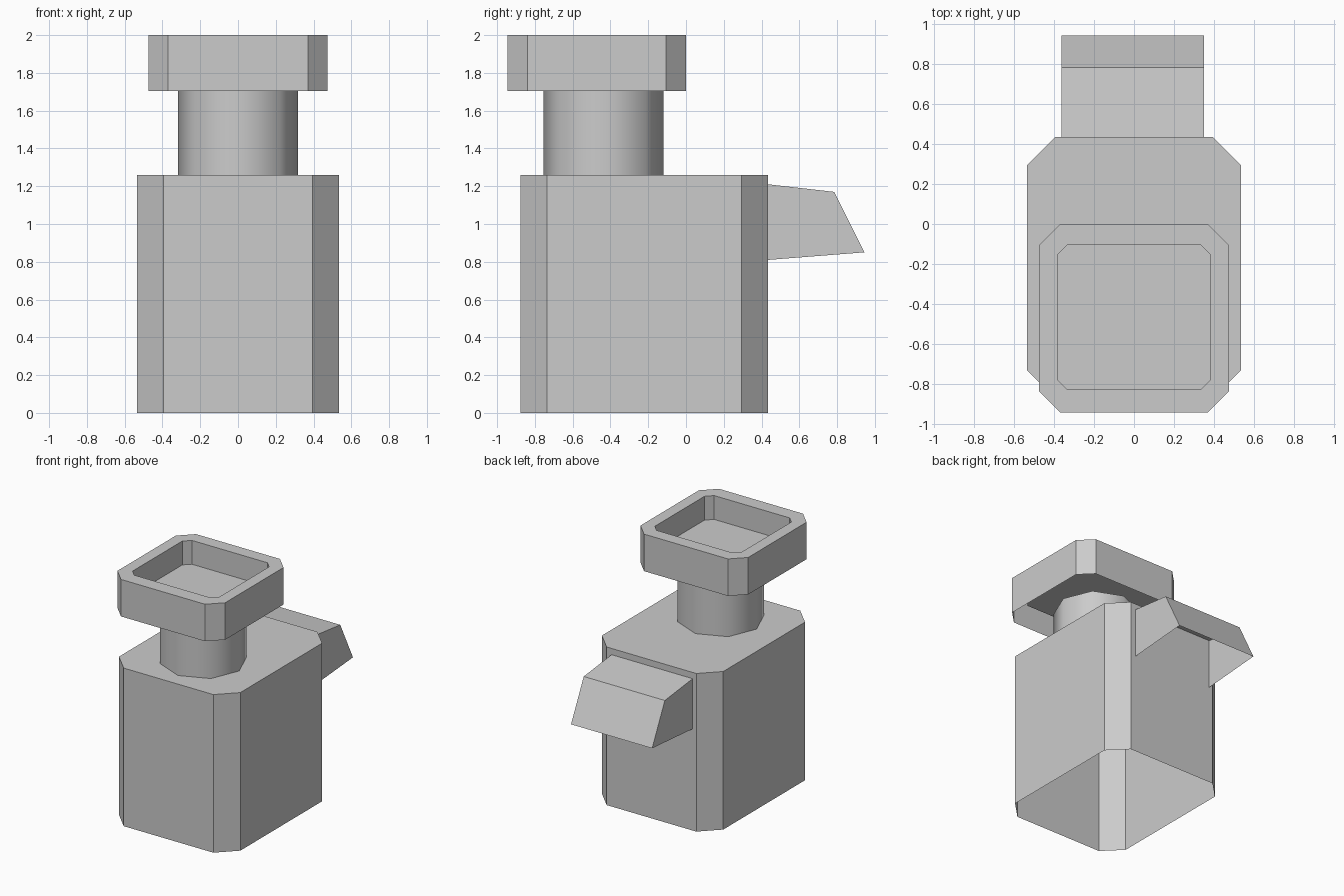
import bpy, bmesh, math

if "Cube" in bpy.data.objects:
    bpy.data.objects.remove(bpy.data.objects["Cube"])


def finish(name, bm, smooth=False):
    bmesh.ops.recalc_face_normals(bm, faces=bm.faces)
    me = bpy.data.meshes.new(name)
    bm.to_mesh(me)
    bm.free()
    for p in me.polygons:
        p.use_smooth = smooth
    ob = bpy.data.objects.new(name, me)
    bpy.context.collection.objects.link(ob)
    return ob


def octagon(hx, y0, y1, c):
    """Rectangle outline with clipped corners."""
    return [(hx - c, y0), (hx, y0 + c), (hx, y1 - c), (hx - c, y1),
            (c - hx, y1), (-hx, y1 - c), (-hx, y0 + c), (c - hx, y0)]


def ring(bm, pts, z):
    return [bm.verts.new((x, y, z)) for x, y in pts]


def bridge(bm, a, b):
    n = len(a)
    for i in range(n):
        j = (i + 1) % n
        bm.faces.new((a[i], a[j], b[j], b[i]))


# Body: clipped-corner shell, open underneath
bm = bmesh.new()
outline = octagon(0.535, -0.875, 0.435, 0.14)
low, high = ring(bm, outline, 0), ring(bm, outline, 1.26)
bridge(bm, low, high)
bm.faces.new(high)
finish("body", bm)

# Neck: smooth eight-sided open tube
bm = bmesh.new()
circle = [(0.317 * math.cos(i * math.pi / 4), -0.437 + 0.317 * math.sin(i * math.pi / 4))
          for i in range(8)]
bridge(bm, ring(bm, circle, 1.26), ring(bm, circle, 1.705))
finish("neck", bm, smooth=True)

# Tray: outer wall, flat rim, recess wall and floor, open underneath
bm = bmesh.new()
outer = octagon(0.475, -0.945, 0.0, 0.105)
inner = octagon(0.383, -0.83, -0.105, 0.05)
rings = [ring(bm, outer, 1.705), ring(bm, outer, 2.0),
         ring(bm, inner, 2.0), ring(bm, inner, 1.81)]
for a, b in zip(rings, rings[1:]):
    bridge(bm, a, b)
bm.faces.new(rings[-1])
finish("top_tray", bm)

# Rear hood: side profile swept across x, open below and against the body
bm = bmesh.new()
profile = [(0.435, 1.21), (0.785, 1.17), (0.945, 0.85), (0.435, 0.81)]
left, right = [[bm.verts.new((x, y, z)) for y, z in profile] for x in (-0.363, 0.352)]
bm.faces.new(left)
bm.faces.new(right)
for i in range(2):
    bm.faces.new((left[i], left[i + 1], right[i + 1], right[i]))
finish("rear_hood", bm)
